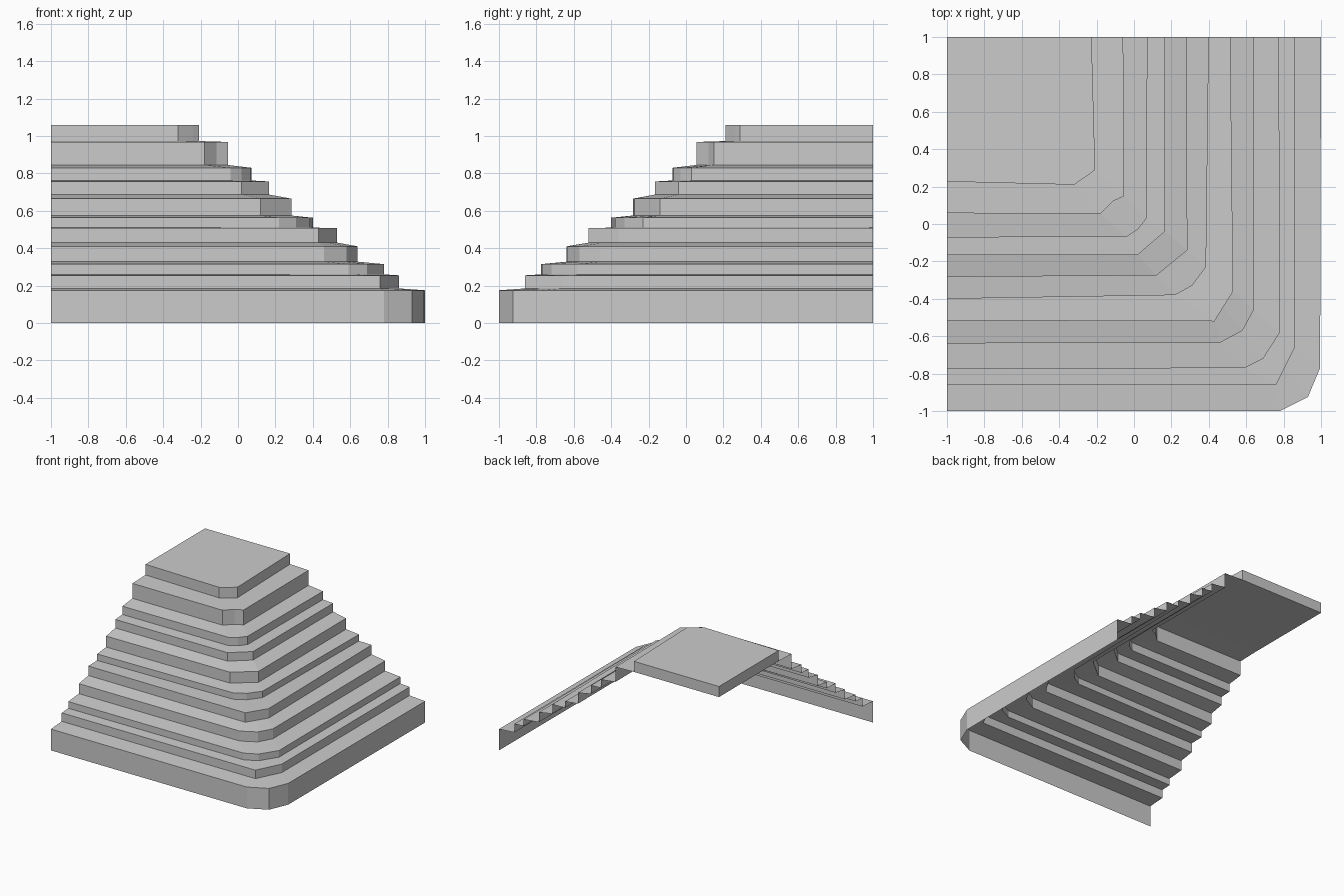
import bpy
import bmesh

if "Cube" in bpy.data.objects:
    bpy.data.objects.remove(bpy.data.objects["Cube"])

# Each terrace: distance of its edges from the axes, riser bottom z, riser top z, worn corner points
LEVELS = [
    (1.0,   0.0,   0.175, [(0.78, -1.0), (0.93, -0.925), (0.995, -0.77)]),
    (0.86,  0.185, 0.255, [(0.76, -0.86), (0.86, -0.66)]),
    (0.775, 0.26,  0.315, [(0.59, -0.77), (0.69, -0.72), (0.78, -0.58)]),
    (0.638, 0.328, 0.41,  [(0.46, -0.635), (0.58, -0.57), (0.64, -0.46)]),
    (0.515, 0.43,  0.508, [(0.43, -0.52), (0.53, -0.36)]),
    (0.4,   0.51,  0.563, [(0.22, -0.38), (0.31, -0.33), (0.385, -0.23)]),
    (0.283, 0.575, 0.665, [(0.12, -0.275), (0.285, -0.14)]),
    (0.165, 0.687, 0.757, [(0.02, -0.165), (0.165, -0.04)]),
    (0.072, 0.762, 0.83,  [(-0.04, -0.068), (0.02, -0.03), (0.067, 0.03)]),
    (-0.058, 0.845, 0.968, [(-0.18, 0.055), (-0.115, 0.12), (-0.053, 0.15)]),
    (-0.227, 0.973, 1.06, [(-0.32, 0.21), (-0.24, 0.265), (-0.208, 0.29)]),
]


def outline(level):
    """Plan path running along the front, round the corner and along the right side."""
    d, _, _, corner = level
    if len(corner) == 2:
        (ax, ay), (bx, by) = corner
        corner = [corner[0], ((ax + bx) / 2, (ay + by) / 2), corner[1]]
    return [(-1, -d)] + corner + [(d, 1)]


def ring(bm, path, z):
    return [bm.verts.new((x, y, z)) for x, y in path]


def bridge(bm, lower, upper):
    for i in range(len(lower) - 1):
        bm.faces.new((lower[i], lower[i + 1], upper[i + 1], upper[i]))


def finish(name, bm):
    mesh = bpy.data.meshes.new(name)
    bm.to_mesh(mesh)
    bm.free()
    obj = bpy.data.objects.new(name, mesh)
    bpy.context.collection.objects.link(obj)


# Open-backed terraces: a riser and a slightly sloping tread each
for n, (level, above) in enumerate(zip(LEVELS, LEVELS[1:]), 1):
    bm = bmesh.new()
    path = outline(level)
    bottom = ring(bm, path, level[1])
    edge = ring(bm, path, level[2])
    inner = ring(bm, outline(above), above[1])
    bridge(bm, bottom, edge)
    bridge(bm, edge, inner)
    finish(f"terrace_{n}", bm)

# Summit slab, closed on every side
bm = bmesh.new()
path = outline(LEVELS[-1]) + [(-1, 1)]
base = ring(bm, path, LEVELS[-1][1])
top = ring(bm, path, LEVELS[-1][2])
bridge(bm, base + base[:1], top + top[:1])
bm.faces.new(top)
bm.faces.new(base[::-1])
finish("summit_slab", bm)
